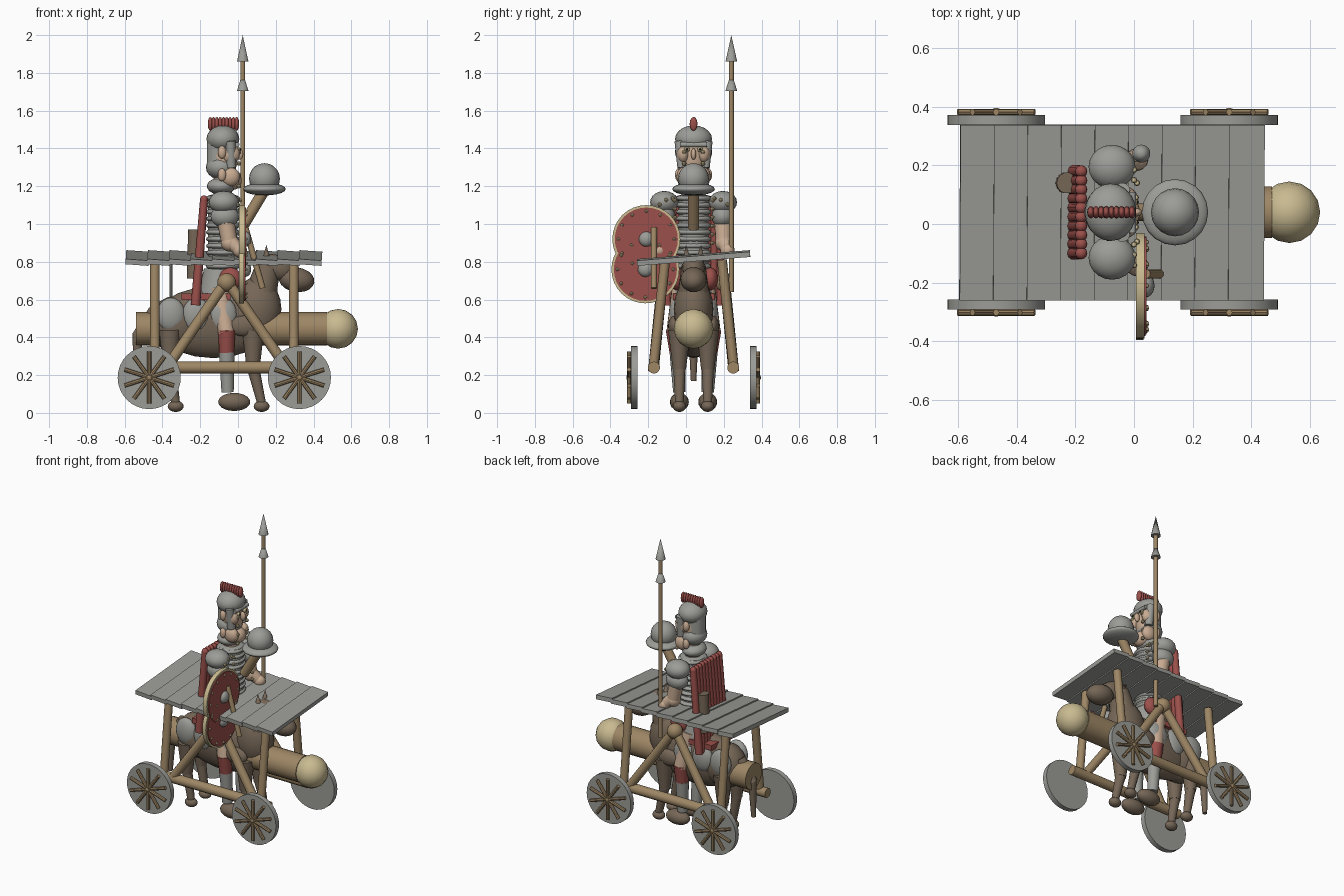
import bpy, math
from mathutils import Vector

cube = bpy.data.objects.get("Cube")
if cube:
    bpy.data.objects.remove(cube, do_unlink=True)


def material(name, rgb):
    m = bpy.data.materials.new(name)
    m.use_nodes = True
    m.diffuse_color = (*rgb, 1)
    m.node_tree.nodes["Principled BSDF"].inputs["Base Color"].default_value = (*rgb, 1)
    return m


STEEL = material("steel grey", (0.33, 0.33, 0.31))
WOOD = material("tan wood", (0.34, 0.24, 0.13))
RED = material("faded red", (0.33, 0.08, 0.07))
CREAM = material("pale brass", (0.58, 0.49, 0.28))
HIDE = material("horse brown", (0.18, 0.135, 0.095))
SKIN = material("skin", (0.58, 0.41, 0.29))
DARK = material("dark brown", (0.03, 0.02, 0.015))
MID = 0.04  # lengthwise centre plane


def finish(name, mat):
    o = bpy.context.object
    o.name = name
    o.data.materials.append(mat)
    bpy.ops.object.shade_smooth_by_angle(angle=math.radians(40))
    return o


def ball(name, loc, radii, mat, tilt=0, seg=20):
    bpy.ops.mesh.primitive_uv_sphere_add(segments=seg, ring_count=seg // 2, location=loc,
                                         rotation=(0, tilt, 0))
    bpy.context.object.scale = radii if isinstance(radii, tuple) else (radii,) * 3
    return finish(name, mat)


def rod(name, a, b, r, mat, r2=None, seg=14):
    a, b = Vector(a), Vector(b)
    d = b - a
    bpy.ops.mesh.primitive_cone_add(vertices=seg, radius1=r, radius2=r if r2 is None else r2,
                                    depth=d.length, location=(a + b) / 2,
                                    rotation=d.to_track_quat("Z", "Y").to_euler())
    return finish(name, mat)


def box(name, loc, size, mat, rot=(0, 0, 0)):
    bpy.ops.mesh.primitive_cube_add(size=1, location=loc, rotation=rot)
    bpy.context.object.scale = size
    return finish(name, mat)


# Sloping roof of lapped planks
for i in range(9):
    box("roof_plank", (-0.533 + i * 0.1145, MID, 0.82), (0.122, 0.6, 0.028), STEEL,
        (math.radians(4.5), math.radians(4), 0))

# Frame and wheels, mirrored about the centre plane
for s, side in ((-1, "right"), (1, "left")):
    def at(x, off, z):
        return (x, MID + s * off, z)
    rod(side + "_chassis_beam", at(-0.5, 0.21, 0.24), at(0.36, 0.21, 0.24), 0.032, WOOD)
    for x in (-0.44, 0.295):
        rod(side + "_roof_post", at(x, 0.215, 0.22), at(x, 0.15, 0.81), 0.026, WOOD)
    for x in (-0.37, 0.25):
        rod(side + "_brace", at(x, 0.21, 0.25), at(-0.06, 0.165, 0.7), 0.028, WOOD)
    ball(side + "_brace_joint", at(-0.06, 0.165, 0.69), 0.05, WOOD)
    for x in (-0.47, 0.325):
        rod(side + "_wheel", at(x, 0.298, 0.187), at(x, 0.332, 0.187), 0.167, STEEL, seg=32)
        for k in range(5):
            t = k * math.pi / 5
            dx, dz = 0.138 * math.sin(t), 0.138 * math.cos(t)
            rod(side + "_wheel_spoke", at(x - dx, 0.342, 0.187 - dz),
                at(x + dx, 0.342, 0.187 + dz), 0.011, WOOD, seg=8)
        ball(side + "_wheel_hub", at(x, 0.342, 0.187), (0.018, 0.015, 0.018), WOOD, seg=10)

# Ram log with ball head and hanging rods
rod("ram_log", (-0.54, MID, 0.445), (0.47, MID, 0.445), 0.088, WOOD, seg=24)
ball("ram_head", (0.53, MID, 0.445), 0.105, CREAM, seg=16)
for x in (-0.355, 0.2):
    rod("ram_hanger", (x, MID, 0.5), (x, MID, 0.81), 0.008, STEEL, seg=8)

# Horse
ball("horse_body", (-0.13, MID, 0.48), (0.32, 0.115, 0.19), HIDE)
ball("horse_rump", (-0.33, MID, 0.47), (0.14, 0.12, 0.15), HIDE)
ball("horse_chest", (0.1, MID, 0.55), (0.13, 0.105, 0.17), HIDE)
rod("horse_neck", (0.1, MID, 0.55), (0.16, MID, 0.78), 0.095, HIDE, 0.065)
ball("horse_head", (0.2, MID, 0.77), (0.1, 0.06, 0.065), HIDE, 0.4)
ball("horse_muzzle", (0.31, MID, 0.705), (0.095, 0.07, 0.065), HIDE, 0.15)
rod("horse_tail_top", (-0.44, MID, 0.54), (-0.53, MID, 0.4), 0.035, HIDE)
rod("horse_tail_end", (-0.53, MID, 0.42), (-0.54, MID, 0.17), 0.028, HIDE, 0.015)
for s, side in ((-1, "right"), (1, "left")):
    def at(x, off, z):
        return (x, MID + s * off, z)
    rod(side + "_horse_ear", at(0.15, 0.035, 0.81), at(0.15, 0.04, 0.89), 0.022, HIDE, 0)
    for x, foot in ((-0.36, -0.33), (0.08, 0.125)):
        rod(side + "_upper_horse_leg", at(x, 0.075, 0.44), at(x, 0.075, 0.23), 0.06, HIDE, 0.035)
        rod(side + "_lower_horse_leg", at(x, 0.075, 0.24), at(foot, 0.075, 0.05), 0.033, HIDE, 0.023)
        ball(side + "_hoof", at(foot, 0.075, 0.035), (0.042, 0.035, 0.03), HIDE)
    ball(side + "_horse_shoulder", at(0.03, 0.1, 0.46), (0.08, 0.035, 0.055), HIDE)
    for x in (-0.355, -0.22, -0.08):
        ball(side + "_horse_armour", at(x, 0.09, 0.52), (0.075, 0.04, 0.09), STEEL)
box("saddle_cloth", (-0.17, MID, 0.615), (0.26, 0.22, 0.035), RED)

# Rider legs, arms and shoulders
for s, side in ((-1, "right"), (1, "left")):
    def at(x, off, z):
        return (x, MID + s * off, z)
    rod(side + "_thigh", at(-0.1, 0.06, 0.66), at(-0.06, 0.1, 0.42), 0.055, SKIN, 0.045)
    rod(side + "_breeches", at(-0.06, 0.1, 0.44), at(-0.06, 0.085, 0.31), 0.047, RED, 0.04)
    rod(side + "_greave", at(-0.06, 0.085, 0.32), at(-0.055, 0.075, 0.11), 0.042, STEEL, 0.033)
    ball(side + "_boot", at(-0.02, 0.075, 0.058), (0.085, 0.05, 0.048), HIDE)
    ball(side + "_shoulder_guard", at(-0.075, 0.155, 1.115), (0.08, 0.075, 0.06), STEEL)
    ball(side + "_sleeve_guard", at(-0.07, 0.155, 1.04), (0.075, 0.06, 0.06), STEEL)
    rod(side + "_upper_arm", at(-0.075, 0.155, 1.07), at(-0.045, 0.16, 0.9), 0.05, SKIN, 0.043)
    hand = at(0.01, 0.18, 0.86)
    rod(side + "_forearm", at(-0.045, 0.16, 0.91), hand, 0.043, SKIN, 0.032)
    ball(side + "_elbow", at(-0.045, 0.16, 0.9), 0.046, SKIN)
    ball(side + "_hand", hand, 0.038, SKIN)
    for k in range(6):
        ball(side + "_armour_stud", at(0.01, 0.1, 0.9 + k * 0.045), 0.011, CREAM, seg=8)
    for k in range(3):
        ball(side + "_shoulder_stud", at(0.0, 0.11 + k * 0.035, 1.135 - k * k * 0.008),
             0.011, CREAM, seg=8)

# Banded torso and skirt
for i in range(12):
    ball("torso_band", (-0.08, MID, 0.74 + i * 0.036), (0.09, 0.095, 0.026), STEEL)
rod("torso_core", (-0.08, MID, 0.68), (-0.08, MID, 1.15), 0.08, STEEL)
rod("armour_skirt", (-0.1, MID, 0.6), (-0.09, MID, 0.76), 0.115, STEEL, 0.09)
for s in (-1, 1):
    ball("skirt_flap", (-0.04, MID + s * 0.09, 0.71), (0.06, 0.04, 0.06), RED)
rod("neck", (-0.08, MID, 1.12), (-0.08, MID, 1.25), 0.05, SKIN)

# Head with stacked helmet bands, cheek guards and face
ball("head", (-0.075, MID, 1.36), (0.075, 0.075, 0.13), SKIN)
ball("helmet_dome", (-0.08, MID, 1.45), (0.087, 0.098, 0.072), STEEL)
ball("helmet_lower_band", (-0.09, MID, 1.3), (0.08, 0.085, 0.065), STEEL)
ball("neck_guard", (-0.09, MID, 1.2), (0.075, 0.085, 0.045), STEEL)
rod("helmet_back", (-0.1, MID, 1.28), (-0.1, MID, 1.45), 0.066, STEEL)
ball("chin", (-0.03, MID, 1.23), (0.05, 0.06, 0.05), SKIN)
ball("nose", (0.008, MID, 1.37), (0.02, 0.014, 0.03), SKIN)
rod("helmet_peak", (-0.005, MID - 0.07, 1.42), (-0.005, MID + 0.07, 1.42), 0.013, STEEL)
for s, side in ((-1, "right"), (1, "left")):
    for z in (1.37, 1.25):
        ball(side + "_cheek", (-0.04, MID + s * 0.055, z), (0.05, 0.035, 0.05), SKIN)
        ball(side + "_ear", (-0.085, MID + s * 0.08, z + 0.01), (0.022, 0.018, 0.034), SKIN)
    rod(side + "_cheek_guard", (-0.04, MID + s * 0.075, 1.44),
        (-0.035, MID + s * 0.06, 1.3), 0.026, STEEL)
    ball(side + "_eye", (-0.002, MID + s * 0.035, 1.395), 0.015, CREAM, seg=10)
    ball(side + "_pupil", (0.01, MID + s * 0.035, 1.395), 0.007, DARK, seg=8)
    for k in range(4):
        ball(side + "_helmet_stud", (0.005, MID + s * 0.05, 1.2 + k * 0.06), 0.012, CREAM, seg=8)

# Crest of thin ridges
for i in range(9):
    ball("crest_ridge", (-0.147 + i * 0.0175, MID, 1.53), (0.013, 0.021, 0.037), RED, seg=12)

# Ridged cape and pouch
for i in range(10):
    y = MID + (i - 4.5) * 0.031
    rod("cape_fold", (-0.18, y, 1.13), (-0.225, y, 0.57), 0.021, RED, 0.025, seg=10)
    ball("cape_fold_top", (-0.18, y, 1.13), 0.022, RED, seg=10)
rod("quiver", (-0.235, 0.14, 0.71), (-0.228, 0.14, 0.97), 0.036, HIDE)

# Brimmed helmet carried on a wooden handle
rod("helmet_handle", (0.02, MID, 0.98), (0.14, MID, 1.18), 0.03, WOOD)
ball("carried_helmet_brim", (0.14, MID, 1.185), (0.113, 0.113, 0.034), STEEL)
ball("carried_helmet_dome", (0.14, MID, 1.24), 0.082, STEEL)

# Spear
rod("spear_shaft", (0.025, 0.24, 0.64), (0.025, 0.24, 1.9), 0.013, WOOD)
for z, h in ((1.705, 0.1), (1.86, 0.14)):
    rod("spear_head", (0.025, 0.24, z), (0.025, 0.24, z + h), 0.031, STEEL, 0)

# Two overlapping round shields, rims, bosses and studs
for y, z, shift in ((-0.21, 0.92, 0.004), (-0.215, 0.76, 0)):
    rod("shield_rim", (0.006, y, z), (0.032 + shift, y, z), 0.18, CREAM, seg=32)
    rod("shield_face", (0.03, y, z), (0.039 + shift, y, z), 0.167, RED, seg=32)
    ball("shield_boss", (0.04, y, z), (0.03, 0.04, 0.04), STEEL)
    for k in range(12):
        t = k * math.tau / 12
        ball("shield_stud", (0.042, y + 0.148 * math.sin(t), z + 0.148 * math.cos(t)),
             0.009, CREAM, seg=8)
rod("shield_club", (0.04, -0.17, 0.98), (0.13, -0.17, 0.66), 0.016, WOOD)
